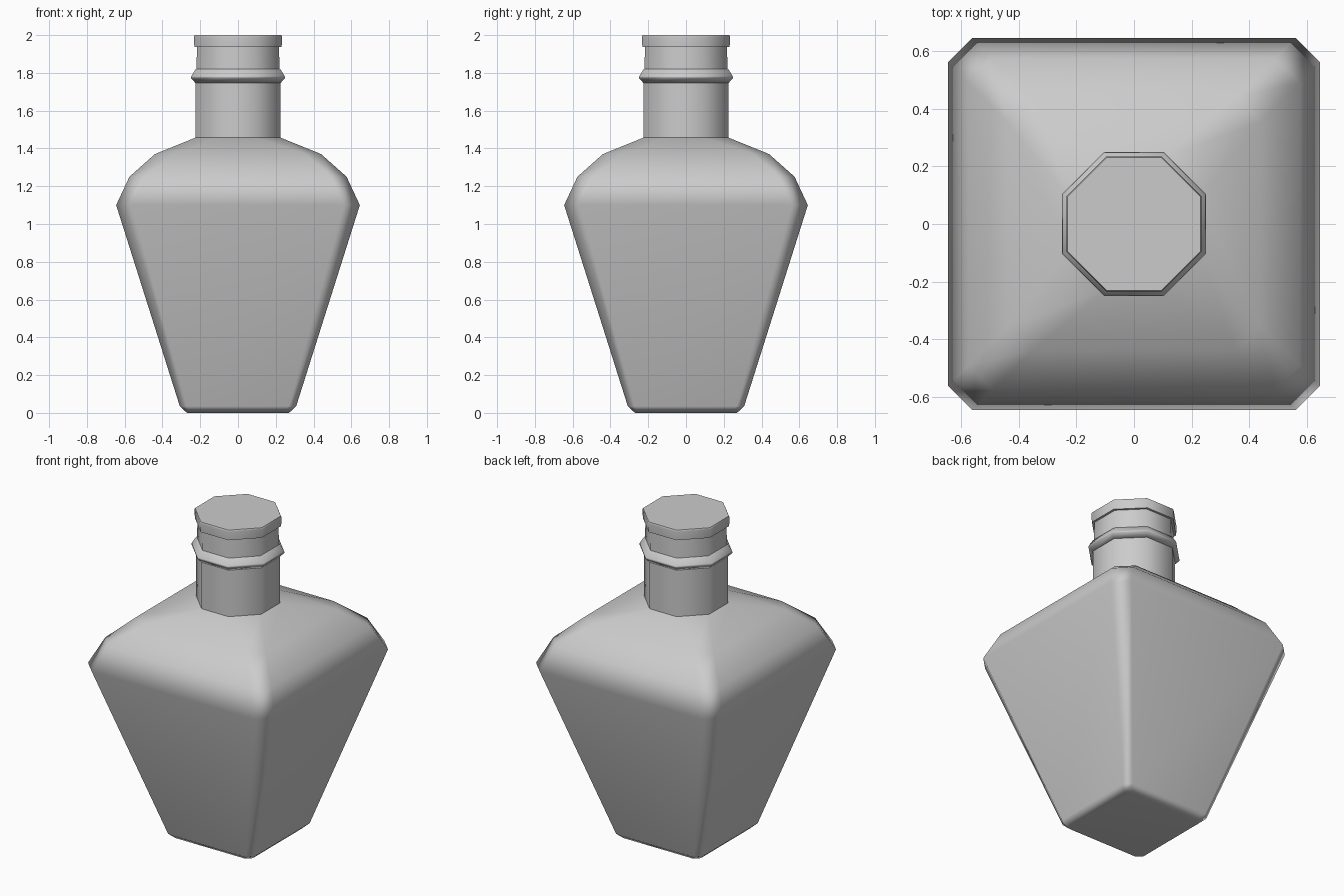
import bpy, bmesh, math

if "Cube" in bpy.data.objects:
    bpy.data.objects.remove(bpy.data.objects["Cube"])


def ring_points(half, cut, z):
    """Square of given half width with its corners cut off."""
    a = half - cut
    return [(half, -a, z), (half, a, z), (a, half, z), (-a, half, z),
            (-half, a, z), (-half, -a, z), (-a, -half, z), (a, -half, z)]


def loft(name, profile):
    """Skin a closed solid through rings of (half width, corner cut, height)."""
    bm = bmesh.new()
    rings = [[bm.verts.new(p) for p in ring_points(*r)] for r in profile]
    for low, high in zip(rings, rings[1:]):
        for i in range(8):
            j = (i + 1) % 8
            bm.faces.new((low[i], low[j], high[j], high[i]))
    bm.faces.new(rings[0][::-1])
    bm.faces.new(rings[-1])
    bmesh.ops.recalc_face_normals(bm, faces=bm.faces)
    mesh = bpy.data.meshes.new(name)
    bm.to_mesh(mesh)
    bm.free()
    obj = bpy.data.objects.new(name, mesh)
    bpy.context.collection.objects.link(obj)
    bpy.ops.object.select_all(action='DESELECT')
    obj.select_set(True)
    bpy.context.view_layer.objects.active = obj
    bpy.ops.object.shade_smooth_by_angle(angle=math.radians(62))
    # large flat sides keep their flat look, bevels take the shading
    weighted = obj.modifiers.new("weighted", 'WEIGHTED_NORMAL')
    weighted.keep_sharp = True
    return obj


def octagon(profile):
    """Regular octagon rings: corner cut follows from the half width."""
    k = 2 - math.sqrt(2)
    return [(h, h * k, z) for h, z in profile]


# Tapered body with rounded shoulders, running up into the octagonal neck
loft("bottle_body", [(0.27, 0.03, 0.0), (0.308, 0.04, 0.035),
                     (0.645, 0.085, 1.10), (0.575, 0.085, 1.25),
                     (0.44, 0.085, 1.37)]
     + octagon([(0.226, 1.457), (0.226, 1.75)]))

# Raised collar around the neck
loft("neck_collar", octagon([(0.224, 1.745), (0.25, 1.773),
                             (0.247, 1.783), (0.226, 1.818), (0.21, 1.822)]))

# Narrow upper neck
loft("upper_neck", octagon([(0.22, 1.81), (0.217, 1.945)]))

# Stopper cap
loft("cap", octagon([(0.231, 1.937), (0.234, 1.99), (0.23, 2.0)]))
